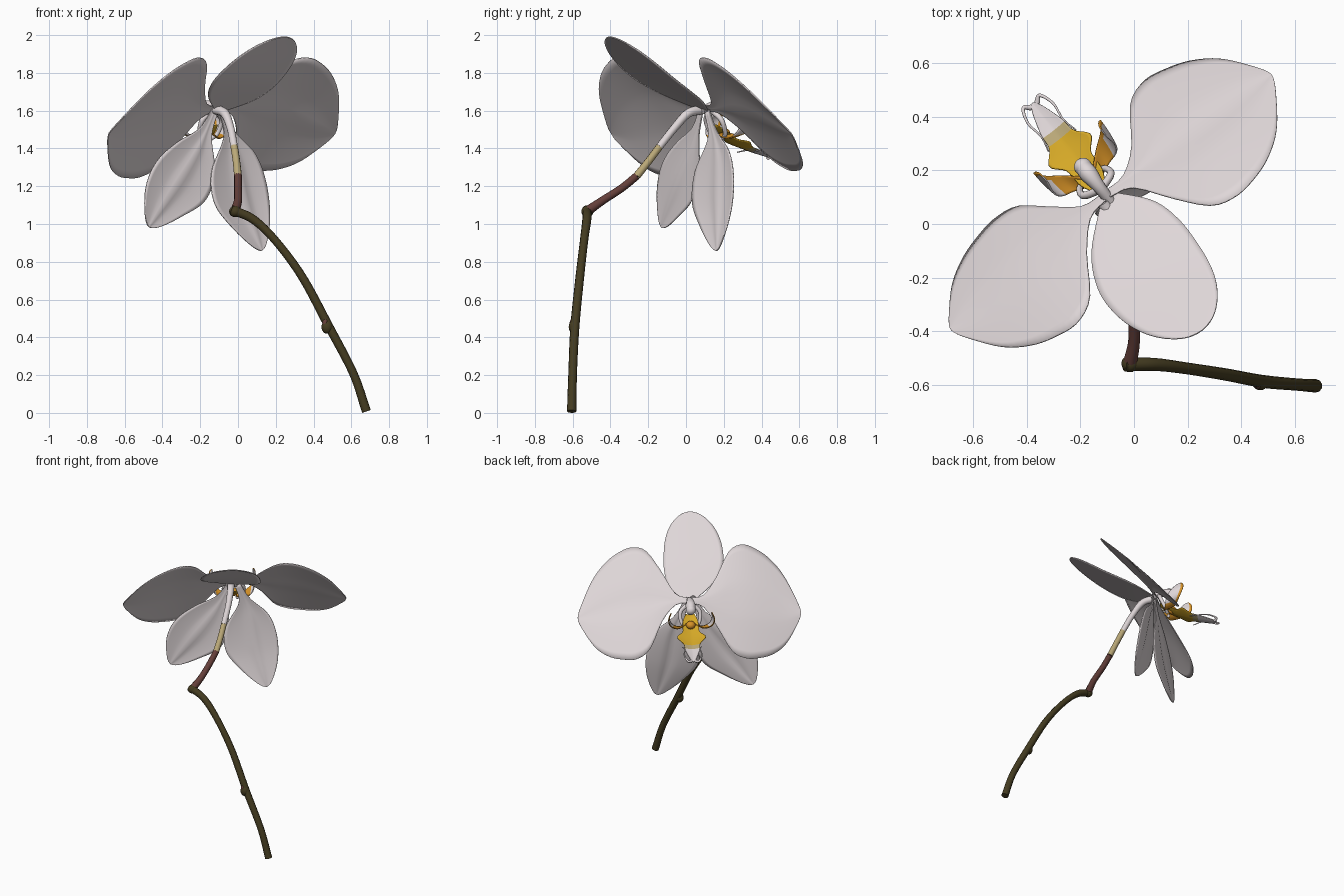
import bpy, bmesh, math
from mathutils import Vector

cube = bpy.data.objects.get("Cube")
if cube:
    bpy.data.objects.remove(cube, do_unlink=True)


def material(name, rgb):
    m = bpy.data.materials.new(name)
    m.use_nodes = True
    m.diffuse_color = (*rgb, 1)
    bsdf = next(n for n in m.node_tree.nodes if n.type == 'BSDF_PRINCIPLED')
    bsdf.inputs["Base Color"].default_value = (*rgb, 1)
    bsdf.inputs["Roughness"].default_value = 0.6
    return m


WHITE = material("petal white", (.74, .68, .69))
OLIVE = material("stem olive", (.058, .045, .015))
RED = material("stalk red brown", (.13, .05, .042))
TAN = material("pale tan", (.50, .40, .19))
YELLOW = material("lip yellow", (.66, .39, .02))
ORANGE = material("lip orange", (.68, .29, .02))

# Flower frame: side axis, facing axis, up
CENTRE = Vector((-.1, .1, 1.6))
SIDE = Vector((.78, .62, 0)).normalized()
FACE = Vector((-SIDE.y, SIDE.x, 0))
UP = Vector((0, 0, 1))


def direction(p):
    return SIDE * p[0] + FACE * p[1] + UP * p[2]


def place(p):
    return CENTRE + direction(p)


def sample(pts, t):
    """Smooth interpolation through evenly spaced values or points."""
    n = len(pts) - 1
    i = min(int(t * n), n - 1)
    f = t * n - i
    b, c = pts[i], pts[i + 1]
    a = pts[i - 1] if i > 0 else b * 2 - c
    d = pts[i + 2] if i + 2 <= n else c * 2 - b
    return .5 * (2 * b + f * (c - a) + f * f * (2 * a - 5 * b + 4 * c - d)
                 + f ** 3 * (3 * b - a - 3 * c + d))


def blade(name, path, width_a, width_b, across_a, across_b, bands,
          cup=0, rows=36, cols=16, fold=0, rim=2):
    """Petal-like sheet along a path; bands = [(end of band, material)].
    Faces beyond rim on the a side take the first band's colour."""
    path = [place(p) for p in path]
    da, db = direction(across_a).normalized(), direction(across_b).normalized()
    normal = (path[-1] - path[0]).cross(da - db).normalized()
    if normal.dot(FACE + UP) < 0:
        normal = -normal
    bm = bmesh.new()
    grid = []
    for i in range(rows + 1):
        t = 1 - (1 - i / rows) ** 1.6
        rounding = math.sqrt(max(1 - t ** 6, .0004))
        p, wa, wb = (sample(s, t) for s in (path, width_a, width_b))
        row = []
        for j in range(cols + 1):
            k = 2 * j / cols - 1
            off = da * (k * wa) if k > 0 else db * (-k * wb)
            lift = (wa + wb) * (cup * k * k - fold * math.exp(-30 * k * k))
            row.append(bm.verts.new(p + off * rounding + normal * lift * rounding))
        grid.append((t, row))
    for (t0, r0), (t1, r1) in zip(grid, grid[1:]):
        for j in range(cols):
            f = bm.faces.new((r0[j], r0[j + 1], r1[j + 1], r1[j]))
            f.smooth = True
            mid = (t0 + t1) / 2
            if (2 * j + 1) / cols - 1 < rim:
                f.material_index = next(n for n, b in enumerate(bands) if mid <= b[0])
    mesh = bpy.data.meshes.new(name)
    bm.to_mesh(mesh)
    bm.free()
    for _, m in bands:
        mesh.materials.append(m)
    ob = bpy.data.objects.new(name, mesh)
    bpy.context.collection.objects.link(ob)
    sol = ob.modifiers.new("thickness", 'SOLIDIFY')
    sol.thickness, sol.offset = .006, 0


def tube(name, pts, radii, mat, steps=24):
    """Round tapered tube through points."""
    pts = [Vector(p) for p in pts]
    cu = bpy.data.curves.new(name, 'CURVE')
    cu.dimensions = '3D'
    cu.bevel_depth, cu.bevel_resolution, cu.use_fill_caps = 1, 3, True
    sp = cu.splines.new('POLY')
    sp.points.add(steps)
    for i, q in enumerate(sp.points):
        q.co = (*sample(pts, i / steps), 1)
        q.radius = sample(radii, i / steps)
    sp.use_smooth = True
    cu.materials.append(mat)
    bpy.context.collection.objects.link(bpy.data.objects.new(name, cu))


def ball(name, loc, scale, mat):
    bpy.ops.mesh.primitive_uv_sphere_add(segments=20, ring_count=12, radius=1, location=loc)
    ob = bpy.context.object
    ob.name, ob.scale = name, scale
    ob.data.materials.append(mat)
    bpy.ops.object.shade_smooth()


# Broad side petals with narrow claws, each tilted a little differently
petal_tail = [.405, .395, .365, .3, .15]
for s, label, up, down, tilt in (
        (1, "left", [.02, .05, .22, .365], [.02, .03, .14, .34], (0, .68, -.74)),
        (-1, "right", [.02, .035, .16, .345], [.02, .05, .2, .36], (0, .54, -.84))):
    blade(label + "_petal",
          [(0, .01, .01), (s * .38, -.01, -.005), (s * .765, -.025, -.12)],
          up + petal_tail, down + petal_tail, (0, -.69, .725), tilt, [(1, WHITE)],
          cup=-.015, fold=.012)

# Upright back sepal
sepal_top = [.03, .15, .2, .207, .195, .165]
blade("top_sepal", [(0, 0, 0), (-.045, -.3, .17), (-.03, -.61, .39)],
      sepal_top, sepal_top, (1, 0, -.08), (-1, 0, .08), [(1, WHITE)], cup=-.01)

# Two hanging lower sepals, parted at the base
blade("left_lower_sepal", [(.02, 0, 0), (.105, 0, -.22), (.15, -.03, -.48), (.217, -.09, -.74)],
      [.02, .04, .125, .16, .145, .09], [.02, .045, .185, .215, .16, .09],
      (.96, 0, .28), (-.96, 0, -.28), [(1, WHITE)], cup=-.04, fold=.03)
blade("right_lower_sepal", [(-.03, 0, 0), (-.13, .015, -.2), (-.28, .03, -.41), (-.435, .05, -.615)],
      [.02, .045, .15, .19, .14, .09], [.02, .045, .13, .18, .17, .1],
      (.81, -.12, -.59), (-.81, .12, .59), [(1, WHITE)], cup=-.04, fold=.03)

# Lip: pointed yellow base, tan band, white strap
lip = [.03, .05, .055, .06, .1, .06, .055, .045, .035]
blade("lip", [(0, .05, -.08), (0, .13, -.14), (0, .22, -.185), (0, .33, -.22), (0, .45, -.25)],
      lip, lip, (1, 0, .1), (-1, 0, .1), [(.63, YELLOW), (.74, TAN), (1, WHITE)], cup=.05)

# Upturned side lobes, tendrils, and arms joining the column to the lip
lobe = [.025, .04, .055, .06, .05]
for s, label in ((1, "left"), (-1, "right")):
    blade(label + "_lip_lobe",
          [(s * .02, .09, -.12), (s * .08, .13, -.14), (s * .135, .16, -.11),
           (s * .155, .19, -.05), (s * .14, .21, .01)],
          lobe, lobe, (s * .1, .95, .25), (s * -.1, -.95, -.25),
          [(.45, ORANGE), (1, WHITE)], cup=.04, rows=20, cols=10, rim=.55)
    tube(label + "_tendril",
         [place(p) for p in ((s * .015, .44, -.25), (s * .04, .455, -.24), (s * .06, .4, -.22),
                             (s * .052, .33, -.21), (s * .065, .27, -.22))],
         [.011, .007, .005, .004, .003], WHITE)
    tube(label + "_column_arm",
         [place(p) for p in ((s * .01, .04, 0), (s * .065, .06, -.05), (s * .06, .09, -.12),
                             (s * .02, .1, -.15))],
         [.015, .014, .012, .012], WHITE)

ball("lip_callus", place((0, .13, -.12)), (.032, .032, .028), ORANGE)

# Column at the flower centre
tube("column", [place(p) for p in ((0, -.02, 0), (0, .05, .025), (0, .11, .02), (0, .15, 0))],
     [.02, .024, .034, .03], WHITE)
ball("column_cap", place((0, .145, 0)), (.034, .034, .034), WHITE)

# Flower stalk in three colours
tube("stalk_lower", [(-.015, -.52, 1.07), (0, -.44, 1.125), (0, -.34, 1.19), (0, -.26, 1.255)],
     [.026, .022, .021, .021], RED)
tube("stalk_middle", [(0, -.26, 1.255), (-.008, -.2, 1.33), (-.02, -.14, 1.41)],
     [.021, .02, .02], TAN)
tube("stalk_upper", [(-.02, -.14, 1.41), (-.04, -.06, 1.51), (-.07, .01, 1.585), (-.115, .08, 1.605)],
     [.02, .021, .024, .026], WHITE)

# Main stem with node and cut end
tube("stem", [(.68, -.605, .008), (.61, -.6, .21), (.48, -.588, .46), (.34, -.562, .72),
              (.2, -.54, .91), (.08, -.525, 1.025), (-.035, -.525, 1.075)],
     [.025, .023, .024, .023, .022, .024, .026], OLIVE, steps=48)
ball("stem_node", (.472, -.595, .455), (.03, .026, .036), OLIVE)
ball("stem_joint", (-.015, -.522, 1.066), (.032, .032, .03), OLIVE)
ball("node_bud", (.462, -.6, .475), (.015, .016, .024), RED)
